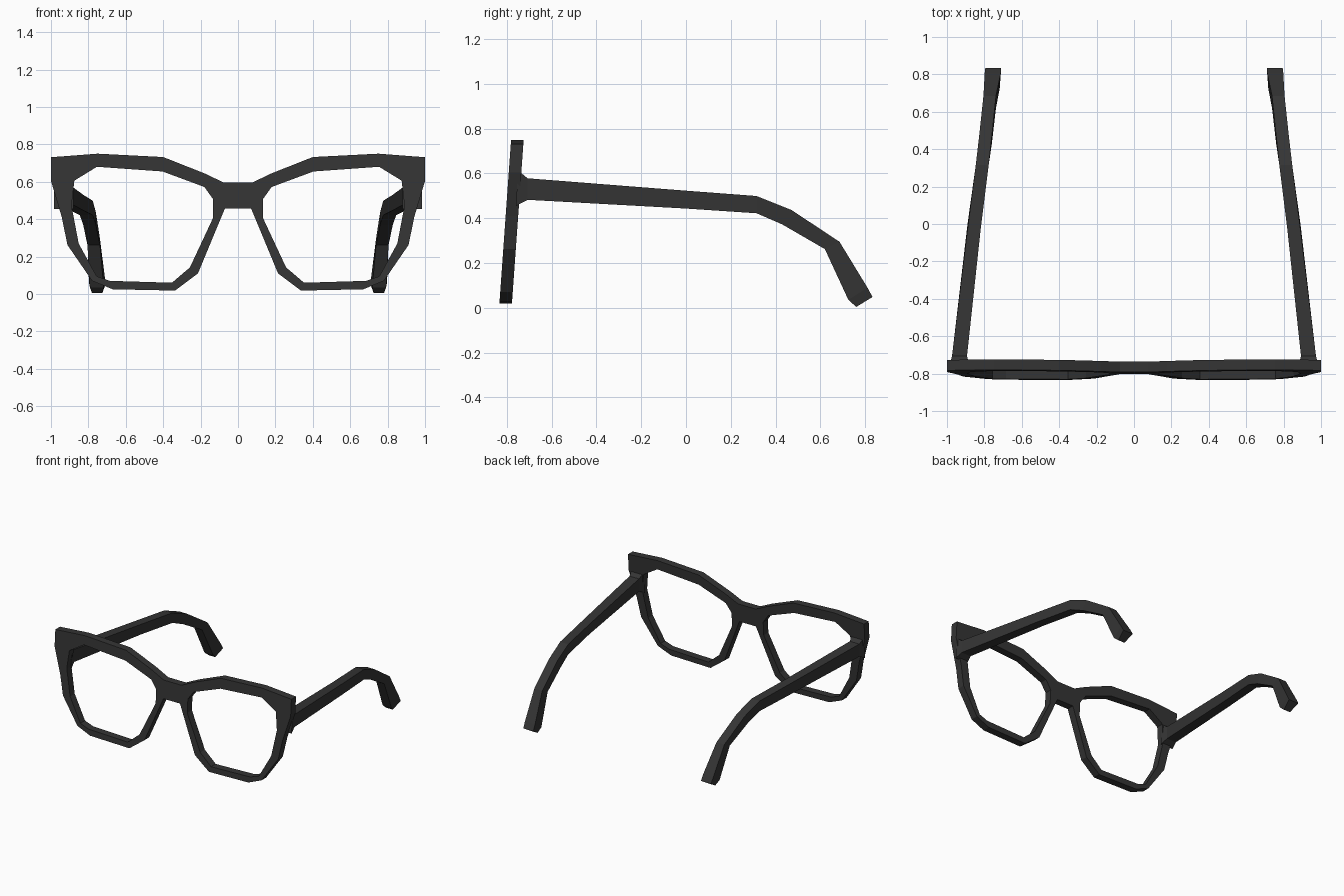
import bpy, bmesh

if "Cube" in bpy.data.objects:
    bpy.data.objects.remove(bpy.data.objects["Cube"])

mat = bpy.data.materials.new("charcoal plastic")
mat.diffuse_color = (0.035, 0.035, 0.035, 1)
mat.use_nodes = True
mat.node_tree.nodes["Principled BSDF"].inputs["Base Color"].default_value = mat.diffuse_color


def finish(name, bm):
    """Turn a right-hand half into a mirrored object."""
    bmesh.ops.recalc_face_normals(bm, faces=bm.faces)
    me = bpy.data.meshes.new(name)
    bm.to_mesh(me)
    bm.free()
    me.materials.append(mat)
    ob = bpy.data.objects.new(name, me)
    bpy.context.collection.objects.link(ob)
    mod = ob.modifiers.new("mirror", 'MIRROR')
    mod.merge_threshold = 0.0005
    return ob


# Front frame: outer and inner outline pairs (x, z) around one lens
rim = [((.75, .75), (.754, .68)), ((.40, .732), (.404, .655)),
       ((.18, .645), (.18, .572)), ((.075, .595), (.134, .508)),
       ((.07, .457), (.134, .45)), ((.10, .385), (.134, .405)),
       ((.214, .11), (.257, .142)), ((.337, .018), (.353, .06)),
       ((.67, .025), (.685, .07)), ((.78, .07), (.756, .095)),
       ((.912, .262), (.852, .27)), ((.942, .41), (.89, .47)),
       ((1.0, .605), (.875, .605)), ((1.0, .731), (.86, .615))]
THICK, BRIDGE = 0.056, 3


def layer(bm, back):
    def vert(p):
        x, z = p
        return bm.verts.new((x, -.833 + .0715 * (z - .02) + back, z))
    outer = [vert(o) for o, i in rim]
    inner = [vert(i) for o, i in rim]
    mid = [vert((0, rim[BRIDGE + k][0][1])) for k in (0, 1)]
    return outer, inner, mid


bm = bmesh.new()
fo, fi, fm = layer(bm, 0)
bo, bi, bk = layer(bm, THICK)
n = len(rim)
for a in range(n):
    b = (a + 1) % n
    bm.faces.new((fo[a], fo[b], fi[b], fi[a]))
    bm.faces.new((bo[a], bi[a], bi[b], bo[b]))
    bm.faces.new((fi[a], fi[b], bi[b], bi[a]))
    if a != BRIDGE:
        bm.faces.new((fo[a], bo[a], bo[b], fo[b]))
# Bridge half, open at the mirror plane
t, u = BRIDGE, BRIDGE + 1
bm.faces.new((fm[0], fm[1], fo[u], fo[t]))
bm.faces.new((bk[0], bo[t], bo[u], bk[1]))
bm.faces.new((fm[0], fo[t], bo[t], bk[0]))
bm.faces.new((fm[1], bk[1], bo[u], fo[u]))
finish("front_frame", bm)

# Temple arms: sections (top y, z), (bottom y, z), inner x, outer x, bottom inset
arm = [((-.752, .615), (-.758, .455), .88, .985, 0),
       ((-.707, .578), (-.707, .482), .893, .973, 0),
       ((-.03, .525), (0, .443), .82, .89, 0),
       ((.315, .499), (.315, .422), .777, .846, 0),
       ((.47, .437), (.43, .372), .76, .828, 0),
       ((.685, .295), (.62, .262), .738, .805, 0),
       ((.81, .09), (.725, .035), .712, .798, .006),
       ((.833, .048), (.76, .004), .71, .795, .015)]
bm = bmesh.new()
prev = None
for (ty, tz), (by, bz), xi, xo, s in arm:
    ring = [bm.verts.new(c) for c in ((xi, ty, tz), (xo, ty, tz),
                                      (xo - s, by, bz), (xi + s, by, bz))]
    if prev:
        for k in range(4):
            j = (k + 1) % 4
            bm.faces.new((prev[k], prev[j], ring[j], ring[k]))
    else:
        bm.faces.new(ring)
    prev = ring
bm.faces.new(prev)
finish("temple_arms", bm)
